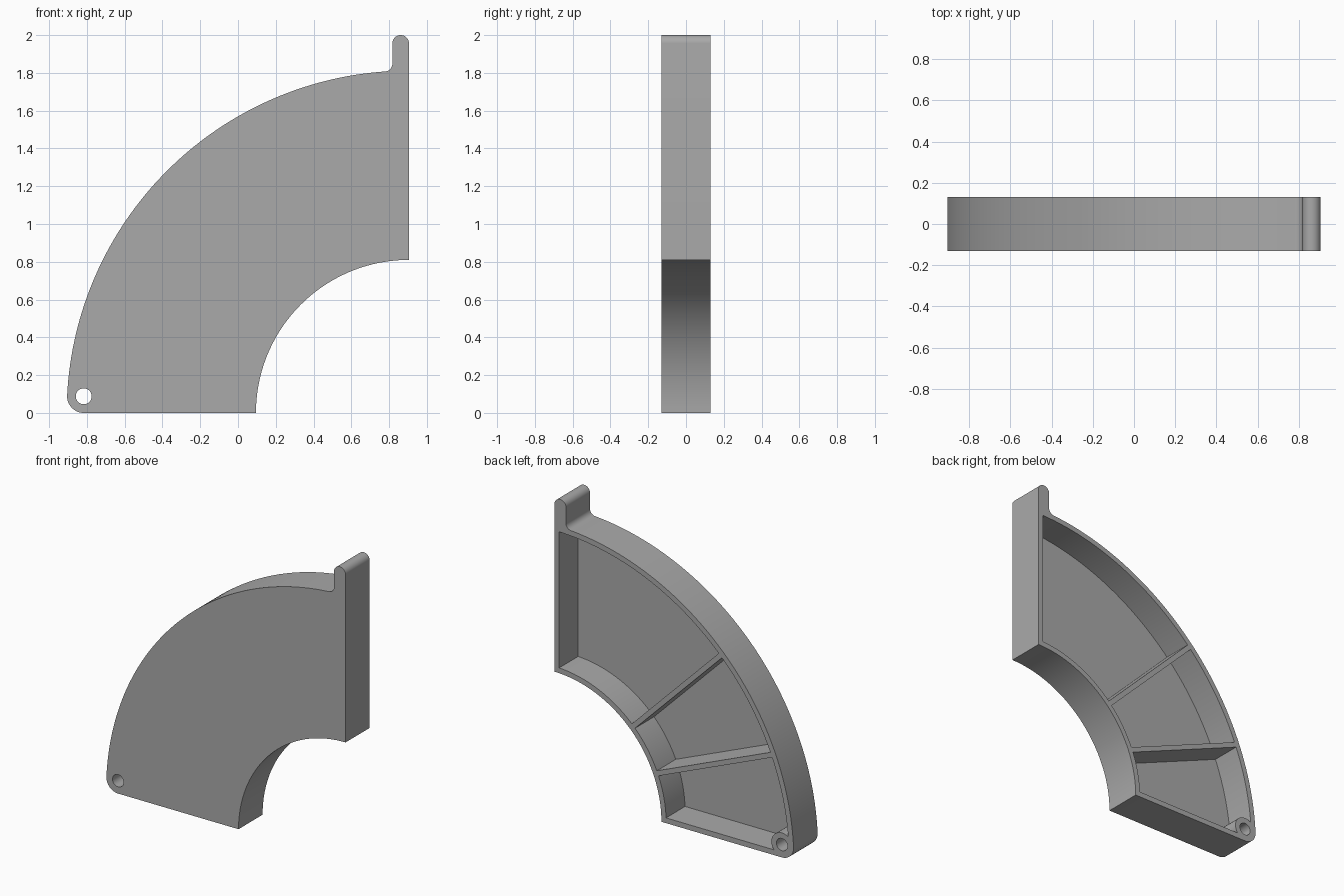
import bpy, bmesh
from math import sin, cos, pi, radians, sqrt, atan2, degrees

if "Cube" in bpy.data.objects:
    bpy.data.objects.remove(bpy.data.objects["Cube"])

CX = 0.905                      # arc centre, at z = 0
R_IN, R_OUT = 0.81, 1.812
WALL, RIB = 0.036, 0.034
FRONT, BACK, FLOOR = -0.13, 0.13, -0.075
CORNER, HOLE, BOSS = 0.088, 0.042, 0.08

grey = bpy.data.materials.new("plain_grey")
grey.use_nodes = True
colour = (0.4, 0.4, 0.4, 1)
grey.diffuse_color = colour
grey.node_tree.nodes["Principled BSDF"].inputs["Base Color"].default_value = colour


def arc(x, z, r, a0, a1, n):
    """Points on an arc, angles in degrees from +x towards +z."""
    steps = [radians(a0 + (a1 - a0) * i / n) for i in range(n + 1)]
    return [(x + r * cos(a), z + r * sin(a)) for a in steps]


def prism(name, outline, y0, y1):
    """Extrude an x-z outline from y0 to y1."""
    bm = bmesh.new()
    face = bm.faces.new([bm.verts.new((x, y0, z)) for x, z in outline])
    side = bmesh.ops.extrude_face_region(bm, geom=[face])["geom"]
    verts = [v for v in side if isinstance(v, bmesh.types.BMVert)]
    bmesh.ops.translate(bm, verts=verts, vec=(0, y1 - y0, 0))
    bmesh.ops.recalc_face_normals(bm, faces=bm.faces)
    mesh = bpy.data.meshes.new(name)
    bm.to_mesh(mesh)
    bm.free()
    mesh.materials.append(grey)
    obj = bpy.data.objects.new(name, mesh)
    bpy.context.collection.objects.link(obj)
    return obj


def combine(target, tool, operation):
    """Apply a boolean and discard the tool."""
    mod = target.modifiers.new(tool.name, "BOOLEAN")
    mod.operation, mod.solver, mod.object = operation, "EXACT", tool
    bpy.context.view_layer.objects.active = target
    bpy.ops.object.modifier_apply(modifier=mod.name)
    bpy.data.objects.remove(tool)


def pocket(name, a0, a1, off0, off1):
    """Ring sector whose ends sit parallel to the rays a0 and a1."""
    def ends(r):
        return a0 + degrees(off0 / r), a1 - degrees(off1 / r)
    r0, r1 = R_IN + WALL, R_OUT - WALL
    s0, e0 = ends(r0)
    s1, e1 = ends(r1)
    points = arc(CX, 0, r1, 180 - s1, 180 - e1, 32)
    points += arc(CX, 0, r0, 180 - e0, 180 - s0, 32)
    return prism(name, points, FLOOR, BACK + 0.1)


# Quarter-ring outline with rounded pivot corner, filleted tab and round tip
pivot_x = CX - sqrt((R_OUT - CORNER) ** 2 - CORNER ** 2)
pivot_z = CORNER
lean = degrees(atan2(pivot_z, CX - pivot_x))
TAB, FILLET = 0.044, 0.04
fil_dx = 2 * TAB + FILLET
fil_z = sqrt((R_OUT + FILLET) ** 2 - fil_dx ** 2)
fil_a = degrees(atan2(fil_z, fil_dx))
outline = arc(CX, 0, R_IN, 90, 180, 48)
outline += arc(pivot_x, pivot_z, CORNER, 270, 180 - lean, 16)
outline += arc(CX, 0, R_OUT, 180 - lean, 180 - fil_a, 64)[1:]
outline += arc(CX - fil_dx, fil_z, FILLET, -fil_a, 0, 10)[1:]
outline += arc(CX - TAB, 2 - TAB, TAB, 180, 0, 20)
body = prism("quarter_ring_body", outline, FRONT, BACK)

# Three back pockets, leaving the rim and two radial ribs
combine(body, pocket("lower_pocket", 0, 22.5, WALL, RIB / 2), "DIFFERENCE")
combine(body, pocket("middle_pocket", 22.5, 45, RIB / 2, RIB / 2), "DIFFERENCE")
combine(body, pocket("upper_pocket", 45, 90, RIB / 2, WALL), "DIFFERENCE")

# Pivot boss and its through hole
boss = prism("pivot_boss", arc(pivot_x, pivot_z, BOSS, 0, 348.75, 31), FLOOR - 0.02, BACK)
combine(body, boss, "UNION")
hole = prism("pivot_hole", arc(pivot_x, pivot_z, HOLE, 0, 348.75, 31), FRONT - 0.1, BACK + 0.1)
combine(body, hole, "DIFFERENCE")

# Smooth arcs with crisp edges
bpy.ops.object.select_all(action="DESELECT")
body.select_set(True)
bpy.context.view_layer.objects.active = body
bpy.ops.object.shade_smooth_by_angle(angle=radians(30))
